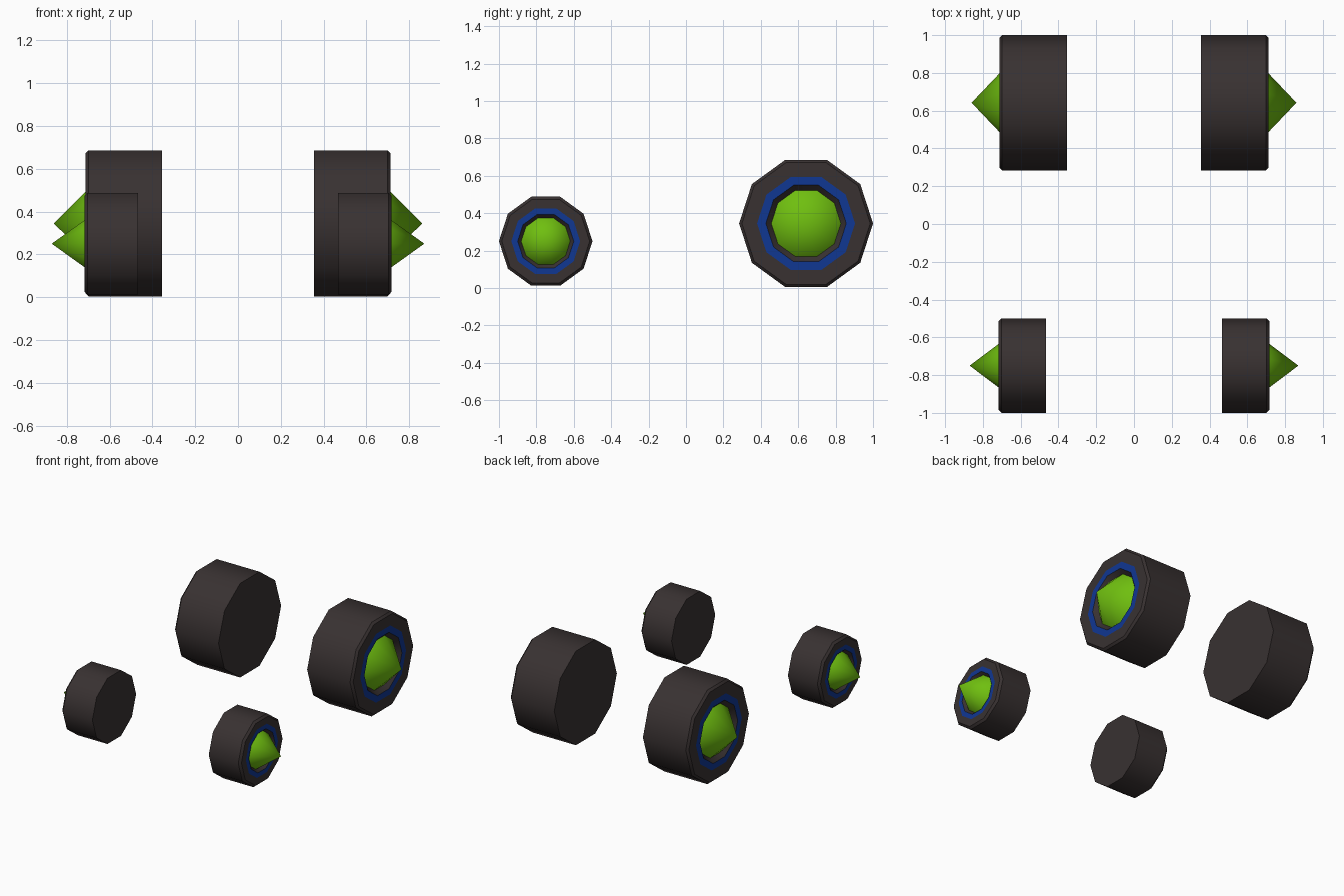
import bpy, bmesh, math

if "Cube" in bpy.data.objects:
    bpy.data.objects.remove(bpy.data.objects["Cube"])

SIDES = 10


def make_material(name, rgb):
    m = bpy.data.materials.new(name)
    m.diffuse_color = (*rgb, 1.0)
    m.use_nodes = True
    m.node_tree.nodes["Principled BSDF"].inputs["Base Color"].default_value = m.diffuse_color
    return m


rubber = make_material("dark rubber", (0.040, 0.031, 0.031))
blue = make_material("blue stripe", (0.005, 0.038, 0.29))
green = make_material("green hub", (0.16, 0.52, 0.005))


def lathe(name, profile, center, side, mats, bands):
    """Spin an (x, radius) profile about the wheel axle; bands = material per strip."""
    bm = bmesh.new()
    rings = []
    for x, r in profile:
        if r == 0:
            rings.append([bm.verts.new((side * x, 0, 0))] * SIDES)
        else:
            rings.append([bm.verts.new((side * x, r * math.cos(a), r * math.sin(a)))
                          for a in (2 * math.pi * i / SIDES for i in range(SIDES))])
    for ring_a, ring_b, mat in zip(rings, rings[1:], bands):
        for i in range(SIDES):
            j = (i + 1) % SIDES
            corners = list(dict.fromkeys((ring_a[i], ring_a[j], ring_b[j], ring_b[i])))
            bm.faces.new(corners).material_index = mat
    bmesh.ops.recalc_face_normals(bm, faces=bm.faces)
    mesh = bpy.data.meshes.new(name)
    bm.to_mesh(mesh)
    bm.free()
    for m in mats:
        mesh.materials.append(m)
    ob = bpy.data.objects.new(name, mesh)
    ob.location = (0, *center)
    bpy.context.collection.objects.link(ob)
    bpy.ops.object.select_all(action='DESELECT')
    ob.select_set(True)
    bpy.context.view_layer.objects.active = ob
    bpy.ops.object.shade_smooth_by_angle(angle=math.radians(40))


def wheel(label, side, center, x_in, x_out, r, stripe_out, stripe_in, hub_r, hub_x, tip_x):
    # Tyre with bevelled rim, blue stripe and a recess around the hub
    tyre = [(x_in, 0), (x_in, r), (x_out - 0.015, r), (x_out, r - 0.015),
            (x_out, stripe_out), (x_out, stripe_in), (hub_x, hub_r), (hub_x, 0)]
    lathe(label + "_tyre", tyre, center, side, [rubber, blue], [0, 0, 0, 0, 1, 0, 0])
    # Pointed hub cap seated in the recess
    hub = [(hub_x + 0.001, 0), (hub_x + 0.001, hub_r), (tip_x, 0)]
    lathe(label + "_hub_cone", hub, center, side, [green], [0, 0])


for side, tag in ((1, "right"), (-1, "left")):
    wheel("rear_" + tag, side, (0.642, 0.345), 0.355, 0.713, 0.358,
          0.262, 0.215, 0.186, 0.682, 0.86)
    wheel("front_" + tag, side, (-0.75, 0.25), 0.466, 0.717, 0.25,
          0.184, 0.150, 0.131, 0.695, 0.87)
